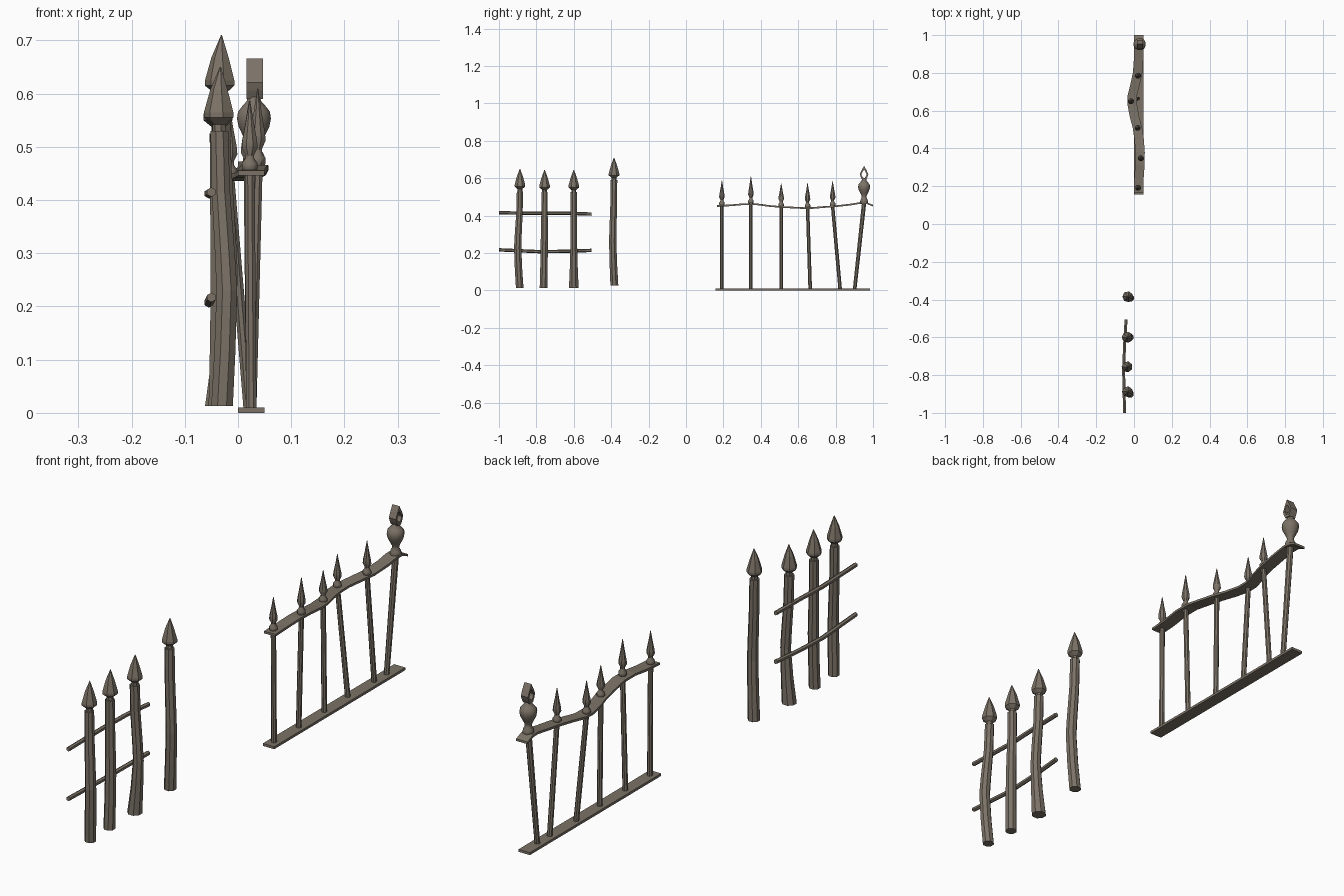
import bpy, bmesh, math
from mathutils import Vector

mat = bpy.data.materials.new("weathered grey brown")
mat.diffuse_color = (0.2, 0.17, 0.135, 1)


def finish(name, bm, smooth=False):
    bmesh.ops.recalc_face_normals(bm, faces=bm.faces)
    me = bpy.data.meshes.new(name)
    bm.to_mesh(me)
    bm.free()
    me.materials.append(mat)
    ob = bpy.data.objects.new(name, me)
    bpy.context.collection.objects.link(ob)
    if smooth:
        bpy.ops.object.select_all(action='DESELECT')
        ob.select_set(True)
        bpy.context.view_layer.objects.active = ob
        bpy.ops.object.shade_smooth_by_angle(angle=math.radians(40))
    return ob


def skin(bm, rings):
    """Bridge successive rings of points and cap both ends."""
    loops = [[bm.verts.new(p) for p in r] for r in rings]
    n = len(loops[0])
    for a, b in zip(loops, loops[1:]):
        for i in range(n):
            j = (i + 1) % n
            bm.faces.new((a[i], a[j], b[j], b[i]))
    bm.faces.new(loops[0][::-1])
    bm.faces.new(loops[-1])


def tube(name, pts, sides, lengthwise=False, smooth=False):
    """Round section through (x, y, z, r); rings level, or upright for rails along y."""
    rings = []
    for x, y, z, r in pts:
        ring = []
        for i in range(sides):
            a = 2 * math.pi * (i + 0.5) / sides
            c, s = r * math.cos(a), r * math.sin(a)
            ring.append(Vector((x + c, y, z + s) if lengthwise else (x + c, y + s, z)))
        rings.append(ring)
    bm = bmesh.new()
    skin(bm, rings)
    return finish(name, bm, smooth)


def slat(name, pts, width, thick):
    """Flat strip along y through (x, y, z)."""
    w, t = width / 2, thick / 2
    bm = bmesh.new()
    skin(bm, [[(x - w, y, z - t), (x + w, y, z - t), (x + w, y, z + t), (x - w, y, z + t)]
              for x, y, z in pts])
    return finish(name, bm)


# Wooden pickets: bent shaft (base, lower, middle, upper) plus pointed head
pickets = [
    # base z, tip z, (x, y, r) at base, middle, top
    (0.013, 0.65, (-0.030, -0.889, 0.022), (-0.021, -0.900, 0.021), (-0.035, -0.888, 0.018)),
    (0.013, 0.645, (-0.035, -0.762, 0.022), (-0.032, -0.758, 0.021), (-0.036, -0.756, 0.018)),
    (0.013, 0.645, (-0.036, -0.600, 0.028), (-0.020, -0.600, 0.020), (-0.036, -0.600, 0.019)),
    (0.027, 0.71, (-0.032, -0.383, 0.023), (-0.020, -0.392, 0.021), (-0.033, -0.385, 0.019)),
]
for k, (z0, z1, a, b, c) in enumerate(pickets, 1):
    zt = z1 - 0.12
    h = zt - z0

    def mix(p, q, f):
        return [u + (v - u) * f for u, v in zip(p, q)]
    rows = [(a, 0), (mix(a, b, 0.6), 0.2), (b, 0.42), (mix(b, c, 0.25), 0.55),
            (mix(b, c, 0.8), 0.78), (c, 1)]
    tube(f"wood_post_{k}", [(p[0], p[1], z0 + h * f, p[2]) for p, f in rows], 8)
    x, y = c[0], c[1]
    tube(f"wood_post_head_{k}", [(x, y, zt - 0.005, 0.013), (x, y, zt + 0.012, 0.013),
                                 (x, y, z1 - 0.095, 0.029), (x, y, z1 - 0.085, 0.029),
                                 (x, y, z1 - 0.042, 0.017), (x + 0.002, y, z1, 0.001)], 7)

# Thin rails tying the wooden pickets together
tube("wood_rail_upper", [(-0.050, -1.0, 0.415, 0.009), (-0.055, -0.78, 0.412, 0.009),
                         (-0.050, -0.64, 0.413, 0.009), (-0.042, -0.505, 0.408, 0.009)], 6, True)
tube("wood_rail_lower", [(-0.050, -1.0, 0.217, 0.009), (-0.055, -0.78, 0.207, 0.009),
                         (-0.050, -0.64, 0.209, 0.009), (-0.042, -0.505, 0.214, 0.009)], 6, True)

# Metal fence: straight base strip and wavy top strip
slat("metal_base_strip", [(0.025, 0.157, 0.005), (0.025, 0.985, 0.005)], 0.05, 0.01)
slat("metal_top_strip", [
    (0.025, 0.165, 0.451), (0.026, 0.24, 0.455), (0.031, 0.31, 0.461), (0.032, 0.38, 0.460),
    (0.027, 0.45, 0.451), (0.018, 0.51, 0.446), (0.002, 0.57, 0.443), (-0.009, 0.63, 0.440),
    (-0.009, 0.68, 0.441), (0.006, 0.74, 0.446), (0.019, 0.80, 0.450), (0.025, 0.88, 0.459),
    (0.025, 0.935, 0.468), (0.025, 0.965, 0.467), (0.025, 1.0, 0.453)], 0.05, 0.009)

# Leaning metal bars, each with a spear finial
bars = [  # base (x, y), top (x, y), strip height, tip height
    (0.025, 0.192, 0.022, 0.192, 0.453, 0.587),
    (0.025, 0.347, 0.037, 0.347, 0.461, 0.610),
    (0.025, 0.509, 0.020, 0.509, 0.446, 0.572),
    (0.020, 0.664, -0.016, 0.650, 0.441, 0.573),
    (0.025, 0.824, 0.021, 0.784, 0.449, 0.585),
]
spear = [(0, 0.012), (0.05, 0.016), (0.12, 0.016), (0.19, 0.009), (0.24, 0.009),
         (0.34, 0.016), (0.44, 0.015), (0.7, 0.008), (1, 0.001)]
for k, (x0, y0, x1, y1, zr, zt) in enumerate(bars, 1):
    tube(f"metal_bar_{k}", [(x0, y0, 0.008, 0.0105), (x1, y1, zr, 0.010)], 8, smooth=True)
    tube(f"spear_finial_{k}", [(x1, y1, zr + (zt - zr) * f, r) for f, r in spear], 8, smooth=True)

# End bar with a large urn finial
tube("end_bar", [(0.025, 0.902, 0.008, 0.0105), (0.03, 0.952, 0.468, 0.0125)], 8, smooth=True)
urn = [(0.462, 0.018), (0.472, 0.022), (0.484, 0.020), (0.496, 0.013), (0.506, 0.014),
       (0.522, 0.022), (0.538, 0.030), (0.553, 0.033), (0.566, 0.031), (0.575, 0.024),
       (0.586, 0.014), (0.598, 0.011)]
tube("urn_finial", [(0.03, 0.952, z, r) for z, r in urn], 12, smooth=True)

# Open pointed loop on top of the urn
outer = [(0, 0.666), (0.013, 0.643), (0.023, 0.621), (0.018, 0.606), (0.010, 0.590)]
inner = [(0, 0.645), (0.007, 0.635), (0.014, 0.621), (0.011, 0.611), (0.004, 0.602)]


def mirrored(half):
    return half + [(-y, z) for y, z in reversed(half[1:])]


bm = bmesh.new()
grid = [[bm.verts.new((0.0315 + sx * 0.0155, 0.952 + y, z)) for y, z in mirrored(prof)]
        for prof, sx in ((outer, -1), (outer, 1), (inner, 1), (inner, -1))]
n = len(grid[0])
for a in range(4):
    for i in range(n):
        p, q, j = grid[a], grid[(a + 1) % 4], (i + 1) % n
        bm.faces.new((p[i], p[j], q[j], q[i]))
finish("urn_loop", bm)
